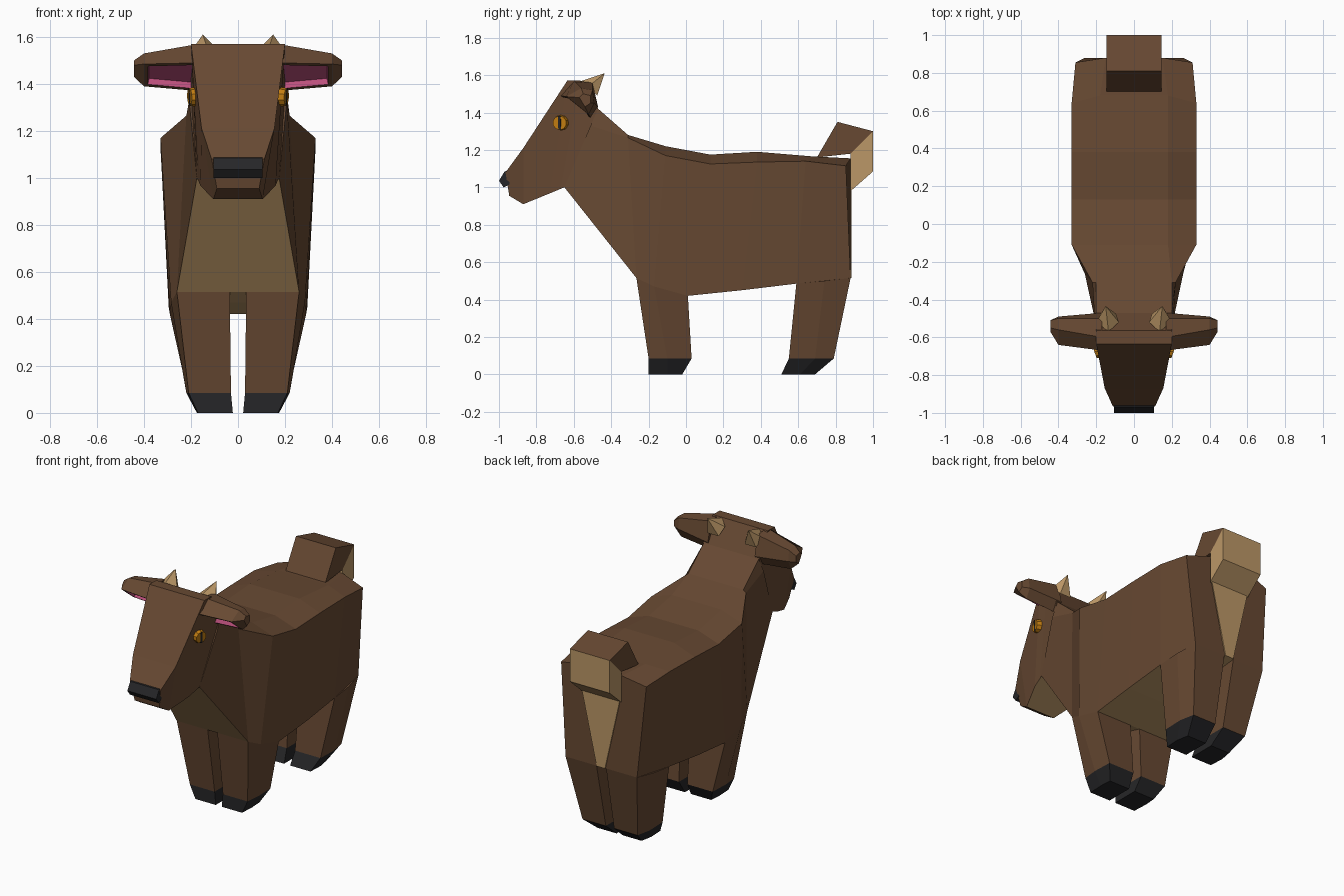
import bpy, bmesh
from mathutils import Vector

if "Cube" in bpy.data.objects:
    bpy.data.objects.remove(bpy.data.objects["Cube"])


def material(name, color):
    m = bpy.data.materials.new(name)
    m.use_nodes = True
    m.diffuse_color = (*color, 1)
    m.node_tree.nodes["Principled BSDF"].inputs["Base Color"].default_value = (*color, 1)
    return m


BROWN = material("brown fur", (.135, .066, .032))
TAN = material("tan", (.5, .31, .135))
BLACK = material("hoof black", (.019, .019, .021))
PINK = material("ear pink", (.5, .08, .2))
AMBER = material("eye amber", (.55, .21, .006))


def finish(name, bm, mats):
    bmesh.ops.recalc_face_normals(bm, faces=bm.faces)
    mesh = bpy.data.meshes.new(name)
    bm.to_mesh(mesh)
    bm.free()
    for m in mats:
        mesh.materials.append(m)
    ob = bpy.data.objects.new(name, mesh)
    bpy.context.collection.objects.link(ob)
    return ob


def loft(rings, side=1):
    """Skin closed rings of points, capped at both ends."""
    bm = bmesh.new()
    rows = [[bm.verts.new((x * side, y, z)) for x, y, z in r] for r in rings]
    n = len(rows[0])
    for a, b in zip(rows, rows[1:]):
        for i in range(n):
            j = (i + 1) % n
            bm.faces.new((a[i], a[j], b[j], b[i]))
    bm.faces.new(rows[0])
    bm.faces.new(rows[-1])
    bmesh.ops.recalc_face_normals(bm, faces=bm.faces)
    bm.normal_update()
    return bm


def full(half):
    """Complete a half ring by reflection across the middle."""
    return half + [(-x, y, z) for x, y, z in reversed(half)]


def prism(name, profile, width, mat):
    bm = loft([[(x, y, z) for y, z in profile] for x in (-width, width)])
    return finish(name, bm, [mat])


SIDES = (("left", 1), ("right", -1))

# Neck and body: each section has top edge, shoulder and underside edge
body = [
    [(.2, -.47, 1.42), (.208, -.51, 1.33), (.175, -.65, 1.0)],
    [(.2, -.31, 1.28), (.22, -.31, 1.265), (.26, -.265, .515)],
    [(.18, -.11, 1.22), (.33, -.11, 1.17), (.285, -.17, .47)],
    [(.18, .13, 1.175), (.33, .13, 1.125), (.29, .01, .42)],
    [(.18, .38, 1.19), (.33, .38, 1.135), (.295, .3, .45)],
    [(.18, .68, 1.165), (.33, .64, 1.14), (.29, .59, .485)],
    [(.15, .88, 1.155), (.31, .855, 1.115), (.26, .88, .515)],
]
bm = loft([full(h) for h in body])
for f in bm.faces:
    f.material_index = int(f.normal.z < -.5)
finish("body", bm, [BROWN, TAN])

# Head, with a pale lower jaw
head = [
    [(.205, -.47, 1.42), (.175, -.65, 1.0)],
    [(.2, -.565, 1.57), (.17, -.67, .992)],
    [(.2, -.635, 1.57), (.16, -.73, .967)],
    [(.155, -.87, 1.21), (.105, -.87, .91)],
    [(.112, -.965, 1.08), (.09, -.945, .955)],
]
bm = loft([full(h) for h in head])
for f in bm.faces:
    f.material_index = int(f.normal.z < -.88)
finish("head", bm, [BROWN, TAN])
prism("nose", [(-.945, 1.09), (-.97, 1.085), (-1, 1.035), (-.975, 1), (-.945, 1.015)], .105, BLACK)

# Tail: brown upper side, pale underside, and the pale rump patch below it
prism("tail_top", [(.7, 1.16), (.81, 1.35), (1, 1.3), (.88, 1.18)], .145, BROWN)
prism("tail_underside", [(.88, 1.18), (1, 1.3), (1, 1.085), (.88, .98)], .145, TAN)
patch = full([(.14, .88, 1.0), (.03, .88, .515)])
finish("rump_patch", loft([patch, [(x, y + .006, z) for x, y, z in patch]]), [TAN])


def legs(name, top, ankle, sole):
    for label, s in SIDES:
        a = [(x, y, .085) for x, y in ankle]
        finish(f"{label}_{name}_leg", loft([top, a], s), [BROWN])
        finish(f"{label}_{name}_hoof", loft([a, [(x, y, 0) for x, y in sole]], s), [BLACK])


# Legs and hooves
legs("front",
     [(.035, -.265, .515), *[h[2] for h in body[1:4]], (.035, .01, .42)],
     [(.03, -.2), (.21, -.2), (.22, -.1), (.215, .03), (.03, .03)],
     [(.022, -.2), (.17, -.2), (.175, -.1), (.17, -.02), (.022, -.02)])
legs("hind",
     [(.035, .59, .485), body[5][2], (.285, .74, .5), body[6][2], (.035, .88, .515)],
     [(.03, .55), (.215, .55), (.22, .69), (.2, .79), (.03, .79)],
     [(.022, .51), (.17, .51), (.175, .61), (.16, .69), (.022, .69)])

# Ear cross-sections: the second edge faces forward and down and holds the pink hollow
ear_root = [(-.6, 1.57), (-.67, 1.49), (-.51, 1.37), (-.47, 1.43), (-.5, 1.56)]
ear_mid = [(-.56, 1.53), (-.64, 1.485), (-.52, 1.39), (-.49, 1.45), (-.5, 1.52)]
ear_tip = [(-.55, 1.5), (-.57, 1.48), (-.54, 1.43), (-.51, 1.45), (-.51, 1.49)]
for label, s in SIDES:
    rings = [[(x, y, z) for y, z in r]
             for x, r in ((.17, ear_root), (.4, ear_mid), (.443, ear_tip))]
    bm = loft(rings, s)
    lower = [f for f in bm.faces if f.normal.z < -.6 and f.normal.y < 0]
    front = max(lower, key=lambda f: f.calc_area())
    bmesh.ops.inset_region(bm, faces=[front], thickness=.022, depth=0)
    walls = bmesh.ops.inset_region(bm, faces=[front], thickness=.005, depth=-.03)["faces"]
    for f in [front, *walls]:
        f.material_index = 1
    finish(f"{label}_ear", bm, [BROWN, PINK])

    # Horn: a short four-sided spike leaning back
    bm = bmesh.new()
    base = [bm.verts.new((x * s, y, z)) for x, y, z in
            ((.135, -.57, 1.565), (.2, -.52, 1.54), (.175, -.475, 1.49),
             (.095, -.475, 1.49), (.08, -.52, 1.54))]
    tip = bm.verts.new((.15 * s, -.435, 1.61))
    bm.faces.new(base)
    for i, v in enumerate(base):
        bm.faces.new((v, base[(i + 1) % len(base)], tip))
    finish(f"{label}_horn", bm, [TAN])

    # Eye disc with an upright slit pupil
    turn = Vector((.95 * s, -.27, -.05)).to_track_quat("Z", "Y")
    spot = Vector((.192 * s, -.672, 1.345))
    bm = bmesh.new()
    bmesh.ops.create_cone(bm, cap_ends=True, segments=10, radius1=.042, radius2=.038, depth=.03)
    eye = finish(f"{label}_eye", bm, [AMBER])
    bm = bmesh.new()
    bmesh.ops.create_cube(bm, size=1)
    bmesh.ops.scale(bm, verts=bm.verts, vec=(.014, .072, .034))
    pupil = finish(f"{label}_pupil", bm, [BLACK])
    for ob in (eye, pupil):
        ob.rotation_mode = "QUATERNION"
        ob.rotation_quaternion = turn
        ob.location = spot
